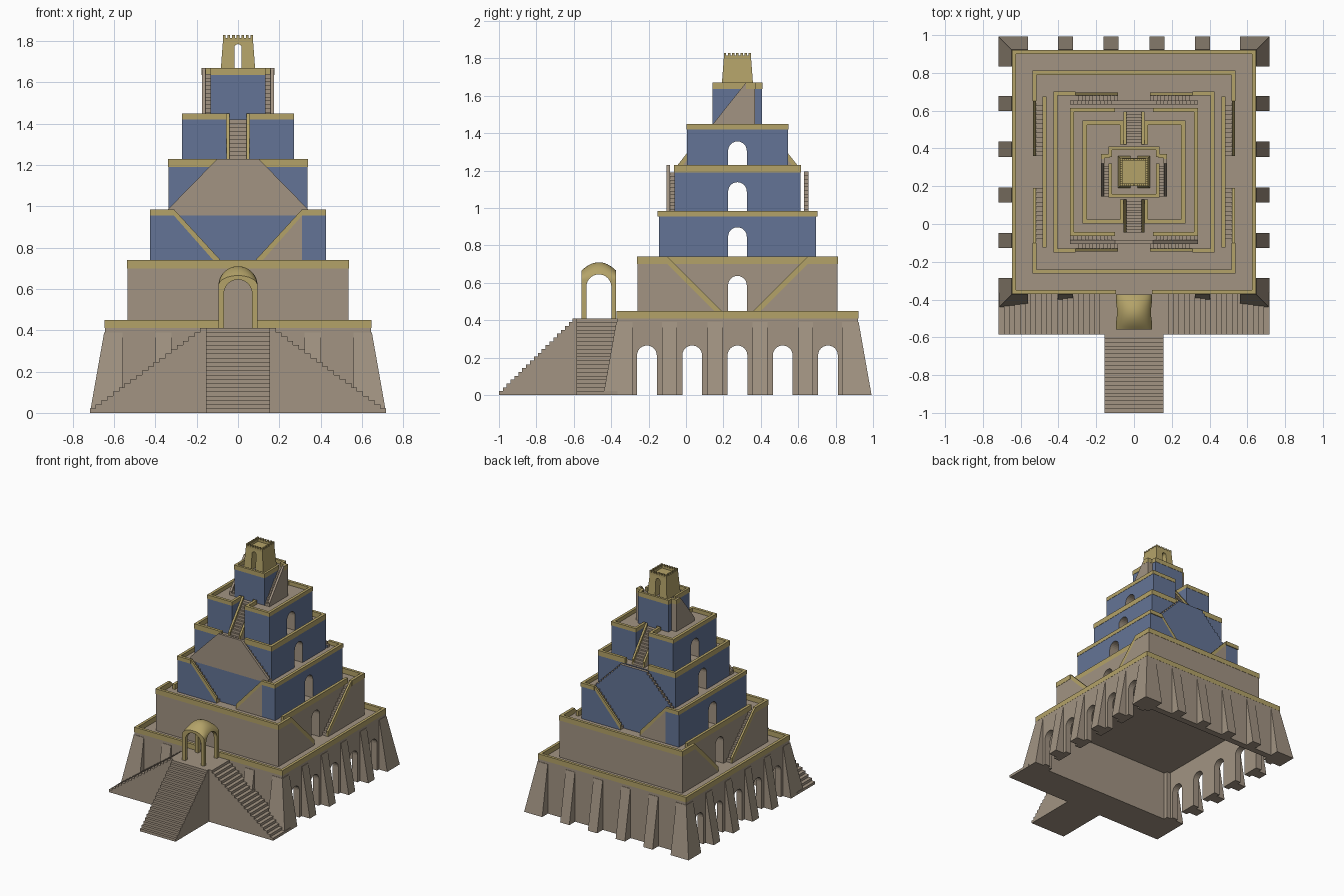
import bpy, bmesh, math

if "Cube" in bpy.data.objects:
    bpy.data.objects.remove(bpy.data.objects["Cube"])

C = 0.275                      # y of the tower axis
STONE, GOLD, BLUE = 0, 1, 2
MATS = []
for name, col in (("sandstone", (.36, .295, .225, 1)), ("gold trim", (.455, .365, .14, 1)),
                  ("blue glaze", (.127, .175, .305, 1))):
    m = bpy.data.materials.new(name)
    m.diffuse_color = col
    m.use_nodes = True
    m.node_tree.nodes["Principled BSDF"].inputs["Base Color"].default_value = m.diffuse_color
    MATS.append(m)


def prism(bm, axis, prof, ts, mat=STONE):
    """Extrude a 2D profile (u, z) along x or y through the positions ts."""
    ts = sorted(ts)
    rings = [[bm.verts.new((t, u, z) if axis == 'x' else (u, t, z)) for u, z in prof] for t in ts]
    faces = [bm.faces.new(rings[0]), bm.faces.new(rings[-1])]
    n = len(prof)
    for a, b in zip(rings, rings[1:]):
        faces += [bm.faces.new((a[i], a[(i + 1) % n], b[(i + 1) % n], b[i])) for i in range(n)]
    for f in faces:
        f.material_index = mat
    return [v for r in rings for v in r]


def box(bm, x0, x1, y0, y1, z0, z1, mat=STONE):
    return prism(bm, 'x', [(y0, z0), (y1, z0), (y1, z1), (y0, z1)], (x0, x1), mat)


def finish(bm, name, rule=None):
    bmesh.ops.recalc_face_normals(bm, faces=bm.faces)
    bm.normal_update()
    if rule:
        for f in bm.faces:
            f.material_index = rule(f)
    me = bpy.data.meshes.new(name)
    bm.to_mesh(me)
    bm.free()
    for m in MATS:
        me.materials.append(m)
    ob = bpy.data.objects.new(name, me)
    bpy.context.collection.objects.link(ob)
    return ob


def arch(u, hw, z0, top, n=12):
    pts = [(u - hw, z0)]
    pts += [(u - hw * math.cos(math.pi * i / n), top - hw + hw * math.sin(math.pi * i / n)) for i in range(n + 1)]
    return pts + [(u + hw, z0)]


def steps(u0, z0, u1, z1, n):
    """Stepped line from the high end (u0, z0) to the low end (u1, z1)."""
    pts = []
    for i in range(n):
        z = z0 + (z1 - z0) * i / n
        pts += [(u0 + (u1 - u0) * i / n, z), (u0 + (u1 - u0) * (i + 1) / n, z)]
    return pts + [(u1, z1)]


def blue_rule(f):
    # blue walls, stone floors and stone tunnel linings
    if f.normal.z > .5:
        return STONE
    c = f.calc_center_median()
    return STONE if abs(f.normal.x) < .5 and abs(c.y - C) < .06 else BLUE


def rim(name, h, z0, z1, ends, sides, front=None, t=.022):
    """Gold parapet: lists of segments along the front/back and the two sides."""
    bm = bmesh.new()
    for s in (-1, 1):
        for a, b in (front if front and s < 0 else ends):
            box(bm, a, b, C + s * (h - t), C + s * h, z0, z1, GOLD)
        for a, b in sides:
            box(bm, s * (h - t), s * h, C + a, C + b, z0, z1, GOLD)
    finish(bm, name)


def split(h, g):
    return [(-h, -g), (g, h)]


# hollow base with five arches on each side
bm = bmesh.new()
wall = [(C - .645, 0)]
for k in range(-2, 3):
    wall += arch(C + .242 * k, .053, 0, .265)
wall += [(C + .645, 0), (C + .645, .41), (C - .645, .41)]
for s in (-1, 1):
    prism(bm, 'x', wall, (s * .595, s * .645))
    box(bm, -.595, .595, C + s * .595, C + s * .645, 0, .41)
box(bm, -.6, .6, C - .6, C + .6, .395, .41)
finish(bm, "base_tier")

# sloping buttresses
bm = bmesh.new()
for s in (-1, 1):
    for d in (-.363, -.121, .121, .363):
        for axis, c, t in (('y', 0, C + d), ('x', C, d)):
            prof = [(c + s * .63, 0), (c + s * .717, 0), (c + s * .648, .39), (c + s * .63, .39)]
            prism(bm, axis, prof, (t - .04, t + .04))
    for r in (-1, 1):
        prof = [(s * .56, 0), (s * .717, 0), (s * .648, .39), (s * .56, .39)]
        for v in prism(bm, 'y', prof, (C + r * .56, C + r * .648)):
            if v.co.z < .01 and abs(v.co.y - C) > .6:
                v.co.y = C + r * .717
finish(bm, "buttresses")

# front stairs: one central flight, two side flights
bm = bmesh.new()
prism(bm, 'x', [(-.37, 0), (-.37, .41)] + steps(-.585, .41, -1, 0, 20), (-.155, .155))
for s in (-1, 1):
    prism(bm, 'y', [(s * .155, 0)] + steps(s * .155, .41, s * .717, 0, 20), (-.585, -.365))
finish(bm, "front_stairs")

# tier cores with a tunnel arch from side to side
def core(name, hx, hy, z0, z1, top, rule=None):
    bm = bmesh.new()
    prof = [(C - hy, z0)] + arch(C, .05, z0, top) + [(C + hy, z0), (C + hy, z1), (C - hy, z1)]
    prism(bm, 'x', prof, (-hx, hx))
    finish(bm, name, rule)

core("second_tier", .485, .535, .41, .70, .637)
core("third_tier", .425, .38, .70, .955, .897, blue_rule)
core("fourth_tier", .337, .337, .955, 1.19, 1.138, blue_rule)
core("fifth_tier", .27, .145, 1.19, 1.42, 1.356, blue_rule)


# flights sunk in a tier's edge, rising outward from the middle
def v_flights(name, axis, c, low, high, out, z0, z1, lift, t_in, t_out, blue):
    for s in (-1, 1):
        bm = bmesh.new()
        body = [(c + s * low, z0), (c + s * out, z0), (c + s * out, z1)]
        prism(bm, axis, body + steps(c + s * high, z1, c + s * low, z0, 12)[:-1], (t_in, t_out - math.copysign(.015, t_out - t_in)))
        side = 1 if t_out > t_in else -1
        skin = (t_out - side * .015, t_out)
        plain = not blue or s * side < 0          # stone panel on two of the flights
        a, b = c + s * low, c + s * high
        prism(bm, axis, [(b, z0), (c + s * out, z0), (c + s * out, z1), (b, z1)], skin, BLUE if blue else STONE)
        prism(bm, axis, [(a, z0), (b, z0), (b, z1)], skin, STONE if plain else BLUE)
        prism(bm, axis, [(a, z0), (b, z1), (b, z1 + lift), (a, z0 + .04)], skin, GOLD)
        if blue:      # blue outer ends of the body
            bm.normal_update()
            for f in bm.faces:
                if all(abs(abs(v.co.x - c) - out) < .001 for v in f.verts):
                    f.material_index = BLUE
        finish(bm, f"{name}_{'a' if s < 0 else 'b'}")

for s, n in ((-1, "left"), (1, "right")):
    v_flights("second_tier_stairs_" + n, 'x', C, .085, .375, .535, .41, .70, .04, s * .485, s * .535, False)
for s, n in ((-1, "front"), (1, "back")):
    v_flights("third_tier_stairs_" + n, 'y', 0, .085, .31, .425, .70, .955, .03, C + s * .38, C + s * .42, True)

# fourth tier: converging flights, stone panel in front, blue panel behind
def hexa(z):
    right = steps(.1, z, .34, .955, 12)
    return [(-u, w) for u, w in reversed(right)] + right

bm = bmesh.new()
prism(bm, 'y', hexa(1.19), (-.086, -.06))
prism(bm, 'y', [(-.34, .955), (-.34, .985), (-.1, 1.23), (.1, 1.23), (.34, .985), (.34, .955)], (-.105, -.086))
finish(bm, "fourth_tier_stairs_front", lambda f: BLUE if f.calc_center_median().z < .956 else STONE)
bm = bmesh.new()
prism(bm, 'y', hexa(1.195), (.632, .655))
finish(bm, "fourth_tier_stairs_back", lambda f: BLUE if abs(f.normal.y) > .5 else STONE)

# fifth tier: blocks beside the sunken stairs, the stairs and their rails
bm = bmesh.new()
for s in (-1, 1):
    for r in (-1, 1):
        box(bm, s * .055, s * .27, C + r * .145, C + r * .27, 1.19, 1.42)
finish(bm, "fifth_tier_blocks", lambda f: STONE if f.normal.z > .5 else BLUE)
bm = bmesh.new()
for r in (-1, 1):
    hi, lo = C + r * .145, C + r * .32
    prism(bm, 'x', [(hi, 1.19)] + steps(hi, 1.42, lo, 1.19, 12), (-.04, .04))
    for s in (-1, 1):
        prism(bm, 'x', [(hi, 1.19), (hi, 1.42), (lo, 1.19)], (s * .04, s * .055))
        prism(bm, 'x', [(hi, 1.42), (hi, 1.45), (lo, 1.23), (lo, 1.19)], (s * .04, s * .055), GOLD)
        box(bm, s * .055, s * .075, C + r * .145, C + r * .25, 1.42, 1.45, GOLD)
finish(bm, "fifth_tier_stairs")

# sixth tier with a flight on each side
bm = bmesh.new()
box(bm, -.132, .132, C - .132, C + .132, 1.42, 1.64)
finish(bm, "sixth_tier", lambda f: STONE if f.normal.z > .5 else BLUE)
bm = bmesh.new()
for s in (-1, 1):
    land = [(.145, 1.42), (.37, 1.42), (.37, 1.64)]
    prism(bm, 'x', land + steps(.32, 1.64, .145, 1.42, 12)[:-1], (s * .13, s * .158))
    prism(bm, 'x', land + [(.345, 1.67), (.32, 1.67), (.145, 1.45)], (s * .158, s * .175))
    box(bm, s * .156, s * .176, .32, .371, 1.635, 1.67, GOLD)
    box(bm, s * .13, s * .176, .35, .371, 1.635, 1.67, GOLD)
finish(bm, "sixth_tier_stairs")

# gold parapets
full = lambda h: [(-h, h)]
rim("base_parapet", .646, .41, .45, full(.646), full(.646), split(.646, .095))
rim("second_parapet", .537, .70, .74, full(.537), split(.537, .375))
rim("third_parapet", .427, .955, .985, split(.427, .31), full(.427))
rim("fourth_parapet", .339, 1.19, 1.23, split(.339, .1), full(.339))
rim("fifth_parapet", .272, 1.42, 1.45, split(.272, .055), full(.272))
rim("sixth_parapet", .134, 1.635, 1.67, full(.134), [(-.134, .045), (.08, .134)], t=.018)
bm = bmesh.new()
for s in (-1, 1):
    box(bm, s * .463, s * .485, C - .4, C + .4, .70, .74, GOLD)
finish(bm, "second_inner_parapet")

# top shrine: tapered, with a door through it and a toothed crown
bm = bmesh.new()
prof = [(-.085, 1.64)] + arch(0, .018, 1.64, 1.785, 8) + [(.085, 1.64), (.073, 1.80), (-.073, 1.80)]
for v in prism(bm, 'y', prof, (C - .085, C + .085), GOLD):
    v.co.y = C + (v.co.y - C) * (1 - .14 * (v.co.z - 1.64) / .16)
for s in (-1, 1):
    for a, b, z0, z1 in [(-.073, .073, 1.80, 1.816)] + [(-.073 + .0222 * i, -.06 + .0222 * i, 1.816, 1.83) for i in range(7)]:
        box(bm, a, b, C + s * .061, C + s * .073, z0, z1, GOLD)
        box(bm, s * .061, s * .073, C + a, C + b, z0, z1, GOLD)
finish(bm, "shrine")

# entrance portal: vaulted canopy open on four sides
bm = bmesh.new()
yc, hy = -.466, .093
prof = arch(0, .095, .41, .71, 24) + arch(0, .068, .41, .645, 24)[::-1]
for v in prism(bm, 'y', prof, [yc + hy * i / 6 for i in range(-6, 7)], GOLD):
    if v.co.z > .615 and math.hypot(v.co.x, v.co.z - .615) > .085:
        v.co.z -= .045 * ((v.co.y - yc) / hy) ** 2 * (v.co.z - .615) / .095
portal = finish(bm, "entrance_portal")
bm = bmesh.new()
prism(bm, 'x', arch(yc, .067, .38, .645, 20), (-.2, .2), GOLD)
cutter = finish(bm, "portal_cutter")
cutter.hide_render = True
mod = portal.modifiers.new("side_opening", 'BOOLEAN')
mod.operation, mod.solver, mod.object = 'DIFFERENCE', 'EXACT', cutter
bpy.context.view_layer.objects.active = portal
portal.select_set(True)
bpy.ops.object.modifier_apply(modifier=mod.name)
bpy.data.objects.remove(cutter)
bpy.ops.object.shade_smooth_by_angle(angle=math.radians(30))
